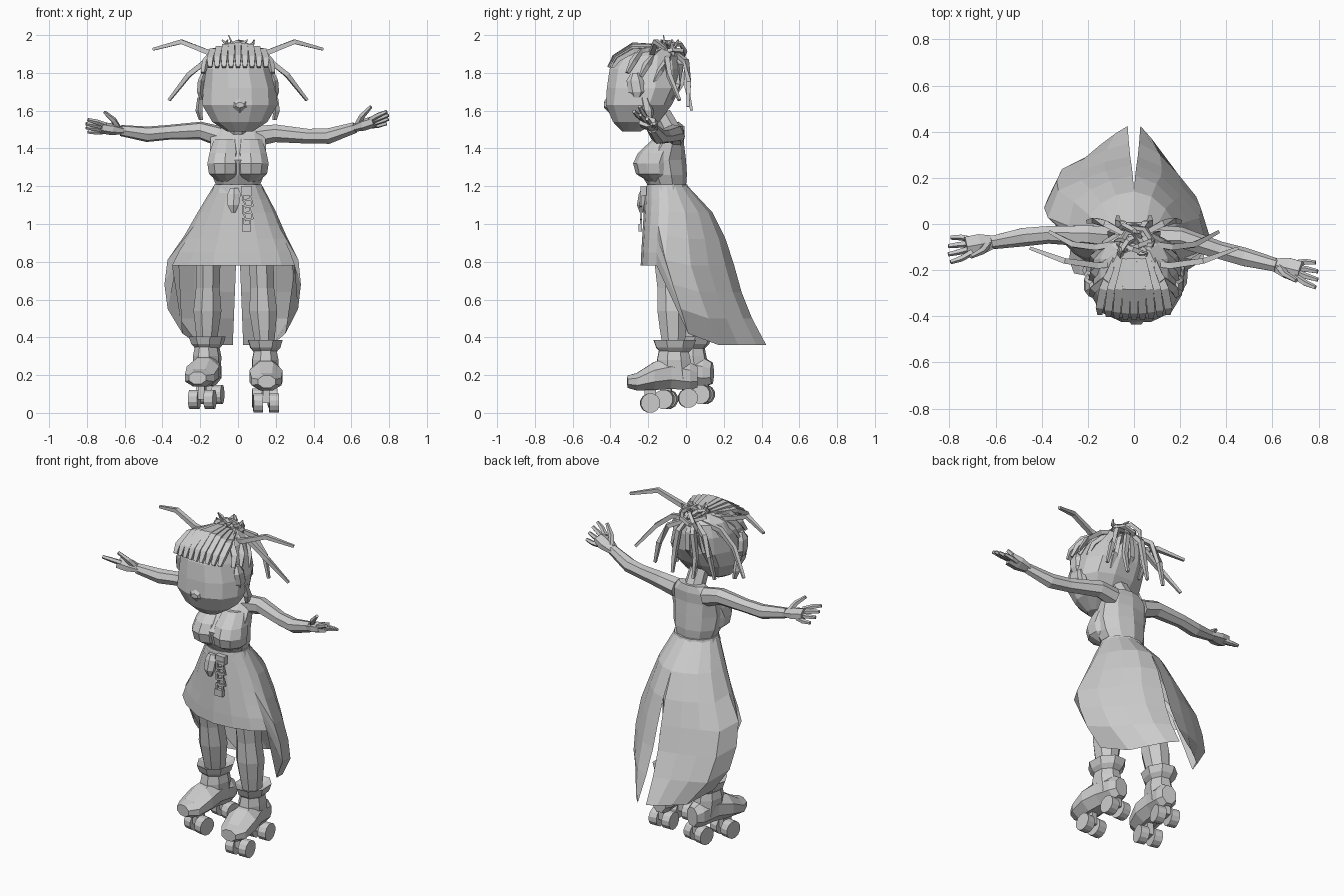
import bpy, bmesh, math
from mathutils import Vector, Matrix

if "Cube" in bpy.data.objects:
    bpy.data.objects.remove(bpy.data.objects["Cube"])

grey = bpy.data.materials.new("plain grey")
grey.use_nodes = True
COLOUR = (0.6, 0.6, 0.6, 1)
grey.diffuse_color = COLOUR
grey.node_tree.nodes["Principled BSDF"].inputs["Base Color"].default_value = COLOUR


def finish(name, bm, matrix=None):
    if matrix:
        bm.transform(matrix)
    mesh = bpy.data.meshes.new(name)
    bm.to_mesh(mesh)
    bm.free()
    mesh.materials.append(grey)
    obj = bpy.data.objects.new(name, mesh)
    bpy.context.collection.objects.link(obj)
    return obj


def skin(bm, rings, closed=True):
    """Bridge equal rings of points with quads."""
    rows = [[bm.verts.new(p) for p in ring] for ring in rings]
    count = len(rows[0])
    for low, high in zip(rows, rows[1:]):
        for i in range(count if closed else count - 1):
            j = (i + 1) % count
            bm.faces.new((low[i], low[j], high[j], high[i]))
    if closed:
        bm.faces.new(rows[0][::-1])
        bm.faces.new(rows[-1])
    bmesh.ops.recalc_face_normals(bm, faces=bm.faces)


def loft(name, rings, sides=10, axis="z", matrix=None, power=1.0):
    """Rings are (position along axis, centre a, centre b, radius a, radius b)."""
    out = []
    for pos, a, b, ra, rb in rings:
        ring = []
        for i in range(sides):
            t = math.tau * (i + 0.5) / sides
            u = a + ra * math.copysign(abs(math.cos(t)) ** power, math.cos(t))
            v = b + rb * math.copysign(abs(math.sin(t)) ** power, math.sin(t))
            ring.append((u, v, pos) if axis == "z" else (u, pos, v))
        out.append(ring)
    bm = bmesh.new()
    skin(bm, out)
    return finish(name, bm, matrix)


def tube(name, path, radii, sides=6, flat=1.0, matrix=None):
    """Sweep a polygon along a path; flat squashes it in the upright direction."""
    path = [Vector(p) for p in path]
    out = []
    for k, p in enumerate(path):
        along = (path[min(k + 1, len(path) - 1)] - path[max(k - 1, 0)]).normalized()
        guide = Vector((0, 0, 1)) if abs(along.z) < 0.9 else Vector((0, 1, 0))
        side = along.cross(guide).normalized()
        up = side.cross(along)
        out.append([p + radii[k] * (side * math.cos(t) + up * flat * math.sin(t))
                    for t in (math.tau * (i + 0.5) / sides for i in range(sides))])
    bm = bmesh.new()
    skin(bm, out)
    return finish(name, bm, matrix)


def box(name, centre, size, matrix=None):
    bm = bmesh.new()
    bmesh.ops.create_cube(bm, size=1)
    bm.transform(Matrix.Translation(centre) @ Matrix.Diagonal((*size, 1)))
    return finish(name, bm, matrix)


def ring_loop(name, matrix, radius, thick, sides=7):
    rings = []
    for i in range(sides + 1):
        t = math.tau * i / sides
        out = Vector((math.cos(t), math.sin(t), 0))
        rings.append([out * (radius + thick * math.cos(q)) + Vector((0, 0, thick * math.sin(q)))
                      for q in (math.pi * (k + 0.5) / 2 for k in range(4))])
    bm = bmesh.new()
    skin(bm, rings)
    return finish(name, bm, matrix)


def spin(axis, degrees):
    return Matrix.Rotation(math.radians(degrees), 4, axis)


# Torso, bust, neck and belt
loft("torso", [(1.0, 0, -.08, .14, .10), (1.1, 0, -.09, .14, .10), (1.2, 0, -.10, .12, .10),
               (1.26, 0, -.115, .145, .12), (1.34, 0, -.13, .155, .13),
               (1.42, 0, -.10, .155, .09), (1.48, 0, -.07, .15, .06), (1.52, 0, -.06, .09, .04)])
for side, label in ((-1, "right"), (1, "left")):
    loft(label + "_bust", [(1.225, side * .06, -.15, .05, .05), (1.265, side * .068, -.17, .09, .095),
                           (1.32, side * .07, -.175, .097, .105), (1.375, side * .066, -.155, .09, .10),
                           (1.45, side * .06, -.10, .07, .075)], 10)
tube("neck", [(0, -.07, 1.47), (0, -.13, 1.58)], [.06, .055], 8)
loft("belt", [(1.165, 0, -.10, .145, .12), (1.21, 0, -.10, .13, .11)], 12)

# Head, nose and ears
loft("head", [(1.49, .01, -.29, .07, .05), (1.54, .01, -.265, .15, .125),
              (1.63, .01, -.25, .205, .18), (1.72, .01, -.225, .20, .20),
              (1.82, 0, -.215, .18, .195), (1.89, 0, -.20, .15, .165),
              (1.935, 0, -.19, .09, .10)], 12, power=.87)
loft("nose", [(-.435, .01, 1.63, .025, .015), (-.40, .01, 1.64, .06, .06)], 6, "y")
for side in (-1, 1):
    loft("ear", [(1.66, side * .19, -.26, .015, .02), (1.70, side * .20, -.26, .02, .045),
                 (1.76, side * .195, -.27, .02, .045), (1.80, side * .18, -.27, .015, .02)], 6)
    loft("ear_drop", [(1.55, side * .195, -.19, .012, .015), (1.60, side * .205, -.20, .02, .03),
                      (1.67, side * .20, -.22, .015, .02)], 5)

# Hair lies over the crown from brow, temples and nape to a knot
for i in range(-4, 5):
    x = i * 0.037
    bend = x * x
    tube("swept_lock", [(x, -.41 + bend, 1.83), (x, -.38 + bend, 1.885 - .6 * bend),
                        (x * .9, -.28, 1.95 - 1.5 * bend), (x * .55, -.15, 1.945 - bend)],
         [.015, .024, .024, .016], 4, 0.7)
for side in (-1, 1):
    for y, z in ((-.31, 1.80), (-.24, 1.78), (-.17, 1.75)):
        tube("temple_lock", [(side * .185, y, z), (side * .172, y + .03, z + .06),
                             (side * .12, y + .07, z + .12), (side * .05, -.12, 1.93)],
             [.014, .022, .022, .014], 4, 0.8)
for i in range(-1, 2):
    x = i * 0.1
    tube("nape_lock", [(x, -.07 - x * x, 1.66), (x, -.025 - 2 * x * x, 1.74),
                       (x * .7, -.03, 1.84), (x * .2, -.07, 1.91)],
         [.01, .02, .02, .014], 4)
for k in range(6):
    place = Matrix.Translation((.015 * (k % 3 - 1), -.11 + .015 * (k % 4), 1.895))
    ring_loop("knot_loop", place @ spin("X", 50) @ spin("Z", 60 * k) @ spin("Y", 45), .07, .014)
for k in range(5):
    t = math.tau * k / 5
    root = Vector((0, -.09, 1.91))
    tube("knot_spike", [root, root + Vector((.08 * math.cos(t), .04 * math.sin(t), .045)),
                        root + Vector((.09 * math.cos(t + .3), .05 * math.sin(t + .3), .065))],
         [.015, .011, .004], 4)
tube("top_spike", [(-.01, -.1, 1.9), (-.05, -.12, 2.0)], [.014, .003], 4)
for side in (-1, 1):
    locks = [[(.05, -.17, 1.89), (.16, -.18, 1.91), (.30, -.16, 1.965), (.45, -.105, 1.925)],
             [(.05, -.08, 1.90), (.16, -.10, 1.87), (.26, -.09, 1.79), (.365, -.035, 1.655)],
             [(.03, -.05, 1.90), (.12, .00, 1.86), (.17, .015, 1.75), (.20, .01, 1.62)],
             [(.02, -.04, 1.90), (.05, .00, 1.85), (.07, .005, 1.72), (.07, .03, 1.60)]]
    for lock in locks:
        tube("loose_lock", [(side * x, y, z) for x, y, z in lock], [.014, .019, .017, .01], 4)

# Arms and hands
arms = {
    "right": [(-.10, -.06, 1.465), (-.2, -.05, 1.495), (-.37, -.045, 1.485),
              (-.48, -.055, 1.475), (-.62, -.08, 1.495)],
    "left": [(.10, -.06, 1.465), (.2, -.06, 1.48), (.37, -.115, 1.465),
             (.48, -.145, 1.465), (.62, -.18, 1.51)],
}
for label, path in arms.items():
    tube(label + "_arm", path, [.055, .048, .04, .042, .03], 7)
    wrist = Vector(path[-1])
    along = (wrist - Vector(path[-2])).normalized()
    across = Vector((0, -.85, .5))
    tube(label + "_palm", [wrist - along * .02, wrist + along * .05, wrist + along * .11],
         [.03, .052, .05], 6, 0.6)
    for i in range(4):
        gap = i - 1.5
        base = wrist + along * .085 + across * gap * .022
        reach = .11 - .01 * abs(gap)
        tube(label + "_finger", [base, base + along * reach * .5 + across * gap * .014,
                                 base + along * reach + across * gap * .02],
             [.015, .014, .01], 5)
    tube(label + "_thumb", [wrist + along * .01, wrist + along * .04 + Vector((0, -.03, .05)),
                            wrist + along * .09 + Vector((0, -.045, .085))],
         [.02, .016, .01], 5)

# Skirt: short in front, long split train behind, swung toward the right
# Rows are height, half width, back depth and depth of the sides
PROFILE = [(1.2, .13, .01, -.1), (1.1, .185, .12, -.09), (.95, .25, .20, -.1), (.8, .325, .25, -.11),
           (.65, .335, .29, -.06), (.5, .31, .35, -.01), (.35, .20, .43, .03)]


def sample(z):
    for upper, lower in zip(PROFILE, PROFILE[1:]):
        if z >= lower[0] - 0.001:
            f = (upper[0] - z) / (upper[0] - lower[0])
            return [p + (q - p) * f for p, q in zip(upper[1:], lower[1:])]


def skirt_point(angle, t):
    turn = abs(angle)
    hem = 0.78 if turn < 1.3 else (0.42 if turn < 1.8 else 0.36)
    z = 1.2 + (hem - 1.2) * t
    width, back, mid = sample(z)
    drop = min(1, (1.2 - z) / 0.4)
    s, c = math.sin(angle), math.cos(angle)
    if c < 0:
        # the train tapers straight to its split tips
        pinch = 1 - .12 * drop * math.sin(2 * angle) ** 2
        x, y = s * width * pinch, mid - c * (back - mid) * pinch
    else:
        x, y = s * width, mid - c * (mid + .215 + .025 * drop)
    if turn > 3.1:
        x = math.copysign(max(0, 1.05 - z) * .04, angle)
    if angle < 0:
        x *= 1 + .17 * drop * abs(s)
        y += .14 * drop * s * s
    return (x, y, z)


bm = bmesh.new()
angles = [math.pi * i / 8 for i in range(-8, 9)]
skin(bm, [[skirt_point(a, r / 6) for a in angles] for r in range(7)], closed=False)
finish("skirt", bm)

# Pouch and chain at the waist
loft("belt_pouch", [(1.06, -.025, -.235, .012, .01), (1.10, -.025, -.235, .035, .025),
                    (1.16, -.02, -.225, .04, .025), (1.19, -.02, -.215, .025, .02)], 6)
box("belt_buckle", (.045, -.225, 1.175), (.06, .03, .05))
for k in range(5):
    place = Matrix.Translation((.045 + .01 * (k % 2), -.238, 1.145 - .034 * k))
    ring_loop("chain_link", place @ spin("X", 90) @ spin("Z", 45 + 15 * (k % 2)), .027, .009, 4)
box("chain_charm", (.045, -.242, .98), (.05, .02, .04))

# Legs, boots and skates
for label, hip, ankle, place in (
        ("right", (-.155, -.07), (-.165, .02), Matrix.Translation((-.15, .08, .02)) @ spin("Z", -12)),
        ("left", (.115, -.09), (.142, -.065), Matrix.Translation((.142, 0, 0)) @ spin("Z", 2))):
    rings = []
    for z, rx, ry in ((.95, .075, .09), (.78, .07, .09), (.66, .068, .08),
                      (.54, .08, .085), (.44, .066, .075), (.33, .05, .06)):
        f = (1 - z) / 0.67
        rings.append((z, hip[0] + (ankle[0] - hip[0]) * f, hip[1] + (ankle[1] - hip[1]) * f, rx, ry))
    loft(label + "_leg", rings, 8)
    loft(label + "_foot", [(-.31, 0, .165, .05, .035), (-.26, 0, .165, .085, .05),
                           (-.17, 0, .195, .095, .08), (-.08, 0, .21, .075, .09),
                           (.02, 0, .195, .065, .08), (.06, 0, .19, .045, .06)], 8, "y", place)
    loft(label + "_boot_shaft", [(.18, 0, -.06, .07, .11), (.28, 0, -.065, .075, .095),
                                 (.35, 0, -.065, .06, .08)], 8, "z", place)
    loft(label + "_boot_cuff", [(.32, 0, -.06, .062, .08), (.345, 0, -.06, .085, .105),
                                (.385, 0, -.06, .098, .12), (.365, 0, -.06, .06, .07)], 8, "z", place)
    for y, z in ((-.19, .052), (.01, .078)):
        box(label + "_truck", (0, y, z + .035), (.035, .06, .07), place)
        for side in (-1, 1):
            x = side * .042
            tube(label + "_wheel", [(x - .025, y, z), (x + .025, y, z)], [.052, .052], 12, 1, place)
